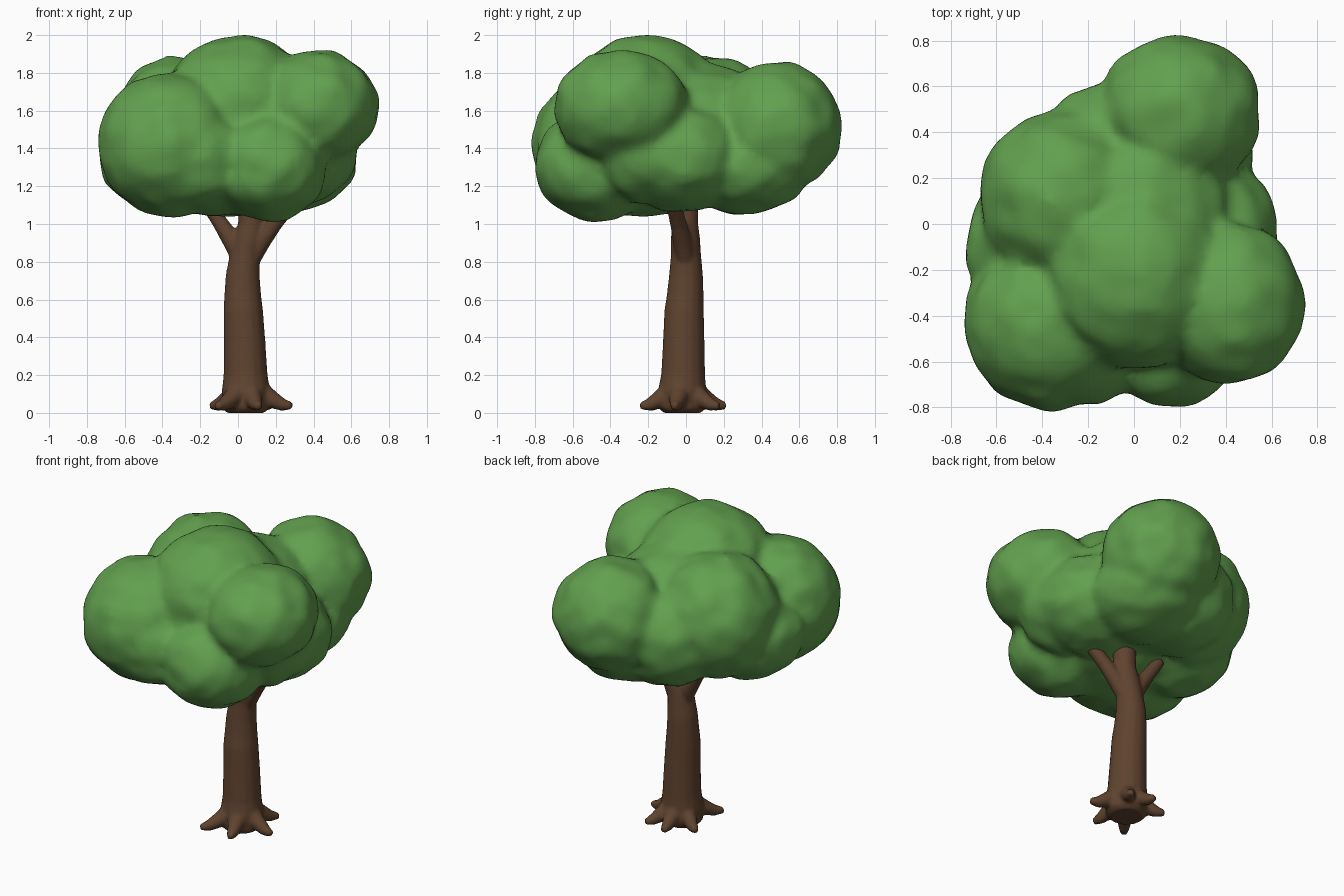
import bpy, bmesh, math
from mathutils import Vector, noise

cube = bpy.data.objects.get("Cube")
if cube:
    bpy.data.objects.remove(cube)


def make_material(name, color):
    mat = bpy.data.materials.new(name)
    mat.use_nodes = True
    mat.diffuse_color = color
    for node in mat.node_tree.nodes:
        if node.type == 'BSDF_PRINCIPLED':
            node.inputs["Base Color"].default_value = color
            node.inputs["Roughness"].default_value = 0.9
    return mat


def finish(name, bm, mat, voxel, smooth_steps):
    """Fuse overlapping volumes into one soft skin."""
    bmesh.ops.recalc_face_normals(bm, faces=bm.faces)
    mesh = bpy.data.meshes.new(name)
    bm.to_mesh(mesh)
    bm.free()
    obj = bpy.data.objects.new(name, mesh)
    bpy.context.collection.objects.link(obj)
    mesh.materials.append(mat)
    remesh = obj.modifiers.new("fuse", 'REMESH')
    remesh.mode = 'VOXEL'
    remesh.voxel_size = voxel
    remesh.use_smooth_shade = True
    smooth = obj.modifiers.new("soften", 'SMOOTH')
    smooth.factor = 0.5
    smooth.iterations = smooth_steps
    return obj


def add_puff(bm, center, radii):
    """Lumpy ellipsoid of leaves."""
    center = Vector(center)
    made = bmesh.ops.create_icosphere(bm, subdivisions=4, radius=1)
    for v in made["verts"]:
        v.co = center + v.co * Vector(radii)
        direction = (v.co - center).normalized()
        v.co += direction * 0.022 * noise.noise(v.co * 9)


def add_limb(bm, path, sides=16):
    """Closed tapering tube through (x, y, z, radius) points."""
    points = [Vector(p[:3]) for p in path]
    rings = []
    for i, p in enumerate(points):
        along = points[min(i + 1, len(points) - 1)] - points[max(i - 1, 0)]
        turn = Vector((0, 0, 1)).rotation_difference(along)
        ring = []
        for k in range(sides):
            a = math.tau * k / sides
            ring.append(bm.verts.new(
                p + turn @ Vector((math.cos(a), math.sin(a), 0)) * path[i][3]))
        rings.append(ring)
    for low, high in zip(rings, rings[1:]):
        for k in range(sides):
            n = (k + 1) % sides
            bm.faces.new((low[k], low[n], high[n], high[k]))
    bm.faces.new(rings[0][::-1])
    bm.faces.new(rings[-1])


leaf = make_material("leaf green", (0.122, 0.352, 0.077, 1))
bark = make_material("bark brown", (0.115, 0.056, 0.028, 1))

# Leaf crown
crown = bmesh.new()
puffs = [
    ((0.01, -0.22, 1.61), (0.41, 0.42, 0.39)),    # top
    ((0.42, -0.345, 1.62), (0.325, 0.355, 0.30)), # left front
    ((-0.36, -0.43, 1.42), (0.38, 0.385, 0.38)),  # right front
    ((-0.21, -0.49, 1.35), (0.29, 0.30, 0.28)),   # right front fill
    ((0.16, -0.47, 1.31), (0.31, 0.33, 0.295)),   # low front
    ((0.195, 0.48, 1.51), (0.355, 0.345, 0.345)), # back
    ((-0.30, 0.11, 1.505), (0.375, 0.39, 0.385)), # right back
    ((0.285, -0.03, 1.36), (0.345, 0.335, 0.30)), # low left
    ((0.33, -0.20, 1.38), (0.30, 0.30, 0.27)),    # low left fill
    ((0.18, 0.31, 1.30), (0.34, 0.35, 0.25)),     # low back
    ((-0.38, -0.09, 1.35), (0.355, 0.35, 0.29)),  # low right
    ((-0.09, 0.27, 1.40), (0.355, 0.35, 0.33)),   # low right back
    ((0.03, 0.06, 1.48), (0.41, 0.41, 0.38)),     # core
    ((-0.06, -0.27, 1.29), (0.48, 0.46, 0.25)),   # underside
]
for center, radii in puffs:
    add_puff(crown, center, radii)
finish("leaf_crown", crown, leaf, 0.027, 4)

# Trunk
wood = bmesh.new()
add_limb(wood, [
    (0.04, -0.02, 0.0, 0.10), (0.04, -0.02, 0.025, 0.125),
    (0.042, -0.02, 0.12, 0.128), (0.04, -0.015, 0.2, 0.117),
    (0.035, -0.012, 0.38, 0.110), (0.028, -0.01, 0.54, 0.105),
    (0.025, -0.004, 0.62, 0.098), (0.025, 0.0, 0.72, 0.091),
    (0.037, 0.0, 0.84, 0.08), (0.055, -0.003, 0.92, 0.078),
    (0.07, -0.005, 1.0, 0.07), (0.07, -0.005, 1.2, 0.068)])

# Branches
add_limb(wood, [(0.06, 0, 0.80, 0.052), (0.125, -0.02, 0.91, 0.05),
                (0.19, -0.04, 1.0, 0.044), (0.29, -0.07, 1.12, 0.04)])
add_limb(wood, [(0.025, 0, 0.80, 0.052), (-0.025, 0.01, 0.90, 0.052),
                (-0.09, 0.02, 1.0, 0.042), (-0.17, 0.03, 1.12, 0.036)])

# Roots, by compass angle and reach
for angle, reach in ((-10, 0.24), (58, 0.23), (98, 0.235),
                     (147, 0.235), (232, 0.265), (285, 0.23)):
    d = Vector((math.cos(math.radians(angle)), math.sin(math.radians(angle)), 0))
    path = []
    for t, z, r in ((0.25, 0.12, 0.06), (0.55, 0.07, 0.048),
                    (0.8, 0.042, 0.034), (1.0, 0.036, 0.02)):
        p = Vector((0.05, -0.02, z)) + d * reach * t
        path.append((*p, r))
    add_limb(wood, path, 10)
finish("trunk_and_roots", wood, bark, 0.012, 3)
